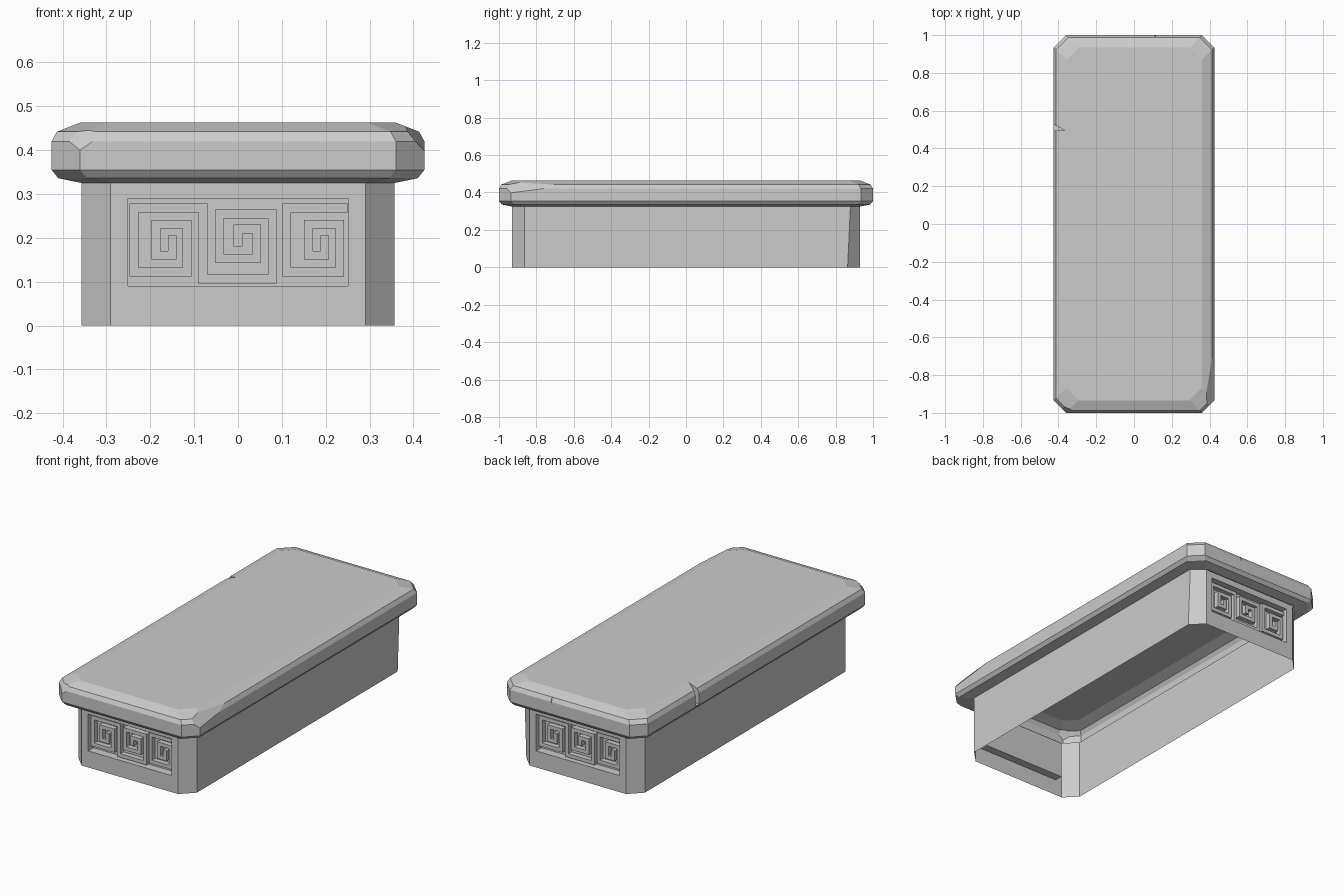
import bpy, bmesh
from math import pi
from mathutils import Vector, Matrix

cube = bpy.data.objects.get("Cube")
if cube:
    bpy.data.objects.remove(cube, do_unlink=True)

stone = bpy.data.materials.new("grey_stone")
stone.use_nodes = True
GREY = (0.6, 0.6, 0.6, 1)
stone.diffuse_color = GREY
stone.node_tree.nodes["Principled BSDF"].inputs["Base Color"].default_value = GREY


def finish(bm, name):
    bmesh.ops.remove_doubles(bm, verts=bm.verts, dist=0.0005)
    bmesh.ops.recalc_face_normals(bm, faces=bm.faces)
    mesh = bpy.data.meshes.new(name)
    bm.to_mesh(mesh)
    bm.free()
    mesh.materials.append(stone)
    obj = bpy.data.objects.new(name, mesh)
    bpy.context.collection.objects.link(obj)
    return obj


def octagon(bm, hx, hy, c, z):
    """Ring of a rectangle with cut corners; even sides are straight ones."""
    pts = [(hx, c - hy), (hx, hy - c), (hx - c, hy), (c - hx, hy),
           (-hx, hy - c), (-hx, c - hy), (c - hx, -hy), (hx - c, -hy)]
    return [bm.verts.new((x, y, z)) for x, y in pts]


def rect(bm, x, z0, z1, y):
    return [bm.verts.new(p) for p in
            ((-x, y, z0), (x, y, z0), (x, y, z1), (-x, y, z1))]


def bridge(bm, a, b, skip=()):
    n = len(a)
    for i in range(n):
        if i not in skip:
            j = (i + 1) % n
            bm.faces.new((a[i], a[j], b[j], b[i]))


# Slab lid: bevelled eight-sided loft
bm = bmesh.new()
profile = [(0.068, 0.325), (0.015, 0.336), (0, 0.355),
           (0, 0.42), (0.012, 0.442), (0.066, 0.463)]
rings = [octagon(bm, 0.425 - d, 1 - d, 0.065, z) for d, z in profile]
for low, high in zip(rings, rings[1:]):
    bridge(bm, low, high)
bm.faces.new(rings[0])
bm.faces.new(rings[-1])

# Broken corners of the lid
chips = [((-0.36, -1, 0.40), (-0.175, -0.375, 0.25)),
         ((0.425, -0.92, 0.40), (0.1026, -0.0113, 0.0865))]
for point, normal in chips:
    cut = bmesh.ops.bisect_plane(
        bm, geom=bm.verts[:] + bm.edges[:] + bm.faces[:], dist=0.0001,
        plane_co=point, plane_no=Vector(normal).normalized(), clear_outer=True)
    edges = [e for e in cut["geom_cut"] if isinstance(e, bmesh.types.BMEdge)]
    bmesh.ops.holes_fill(bm, edges=edges)
lid = finish(bm, "lid_slab")

# Cracks in the lid rim
cracks = {
    "side_crack": [(x, y, z) for z in (0.36, 0.5) for x, y in
                   ((-0.45, 0.495), (-0.45, 0.54), (-0.365, 0.495))],
    "back_crack": [(0.095, 1.02, 0.47), (0.135, 1.02, 0.47), (0.115, 0.975, 0.47),
                   (0.11, 1.02, 0.36)],
}
for name, pts in cracks.items():
    bm = bmesh.new()
    bmesh.ops.convex_hull(bm, input=[bm.verts.new(p) for p in pts])
    cutter = finish(bm, name)
    cutter.hide_render = True
    mod = lid.modifiers.new(name, "BOOLEAN")
    mod.operation = "DIFFERENCE"
    mod.solver = "EXACT"
    mod.object = cutter
    bpy.context.view_layer.objects.active = lid
    bpy.ops.object.modifier_apply(modifier=name)
    bpy.data.objects.remove(cutter, do_unlink=True)

# Open the underside of the lid onto the hollow base
bm = bmesh.new()
bm.from_mesh(lid.data)
under = [f for f in bm.faces
         if f.normal.z < -0.99 and f.calc_center_median().z < 0.327]
bmesh.ops.delete(bm, geom=under, context="FACES")
bm.to_mesh(lid.data)
bm.free()

# Hollow base with a sunk panel in each end
bm = bmesh.new()
bottom = octagon(bm, 0.357, 0.93, 0.066, 0)
top = octagon(bm, 0.357, 0.93, 0.066, 0.325)
top[1].co.y += 0.015
bridge(bm, bottom, top, skip=(2, 6))
for s in (-1, 1):
    wall = rect(bm, 0.291, 0, 0.325, 0.93 * s)
    rim = rect(bm, 0.251, 0.09, 0.29, 0.93 * s)
    floor = rect(bm, 0.251, 0.09, 0.29, 0.885 * s)
    bridge(bm, wall, rim)
    bridge(bm, rim, floor)
    bm.faces.new(floor)
finish(bm, "hollow_base")

# Key-pattern relief: square spirals drawn as mitred raised strips
spiral = [(-0.237, 0.268), (-0.237, 0.122), (-0.116, 0.122), (-0.116, 0.231),
          (-0.187, 0.231), (-0.187, 0.16), (-0.15, 0.16), (-0.15, 0.205)]
middle = [(-0.08, 0.106), (0.078, 0.106), (0.078, 0.254), (-0.043, 0.254),
          (-0.043, 0.153), (0.043, 0.153), (0.043, 0.22), (0, 0.22), (0, 0.18)]
linked = spiral[::-1] + [(-0.08, 0.268)] + middle
last = [(0.25, 0.268)] + [(x + 0.348, z) for x, z in spiral]


def strip(bm, path, half, y_front, y_back):
    pts = [Vector(p) for p in path]
    dirs = [(b - a).normalized() for a, b in zip(pts, pts[1:])]
    sides = [Vector((-d.y, d.x)) for d in dirs]
    offsets = [sides[0]] + [a + b for a, b in zip(sides, sides[1:])] + [sides[-1]]
    sections = []
    for p, o in zip(pts, offsets):
        l, r = p + o * half, p - o * half
        sections.append([bm.verts.new(c) for c in (
            (l.x, y_back, l.y), (l.x, y_front, l.y),
            (r.x, y_front, r.y), (r.x, y_back, r.y))])
    for a, b in zip(sections, sections[1:]):
        bridge(bm, a, b, skip=(3,))
    bm.faces.new(sections[0])
    bm.faces.new(sections[-1])


for name, angle in (("front_key_relief", 0), ("back_key_relief", pi)):
    bm = bmesh.new()
    for path in (linked, last):
        strip(bm, path, 0.01, -0.912, -0.885)
    bmesh.ops.transform(bm, matrix=Matrix.Rotation(angle, 4, "Z"), verts=bm.verts)
    finish(bm, name)
